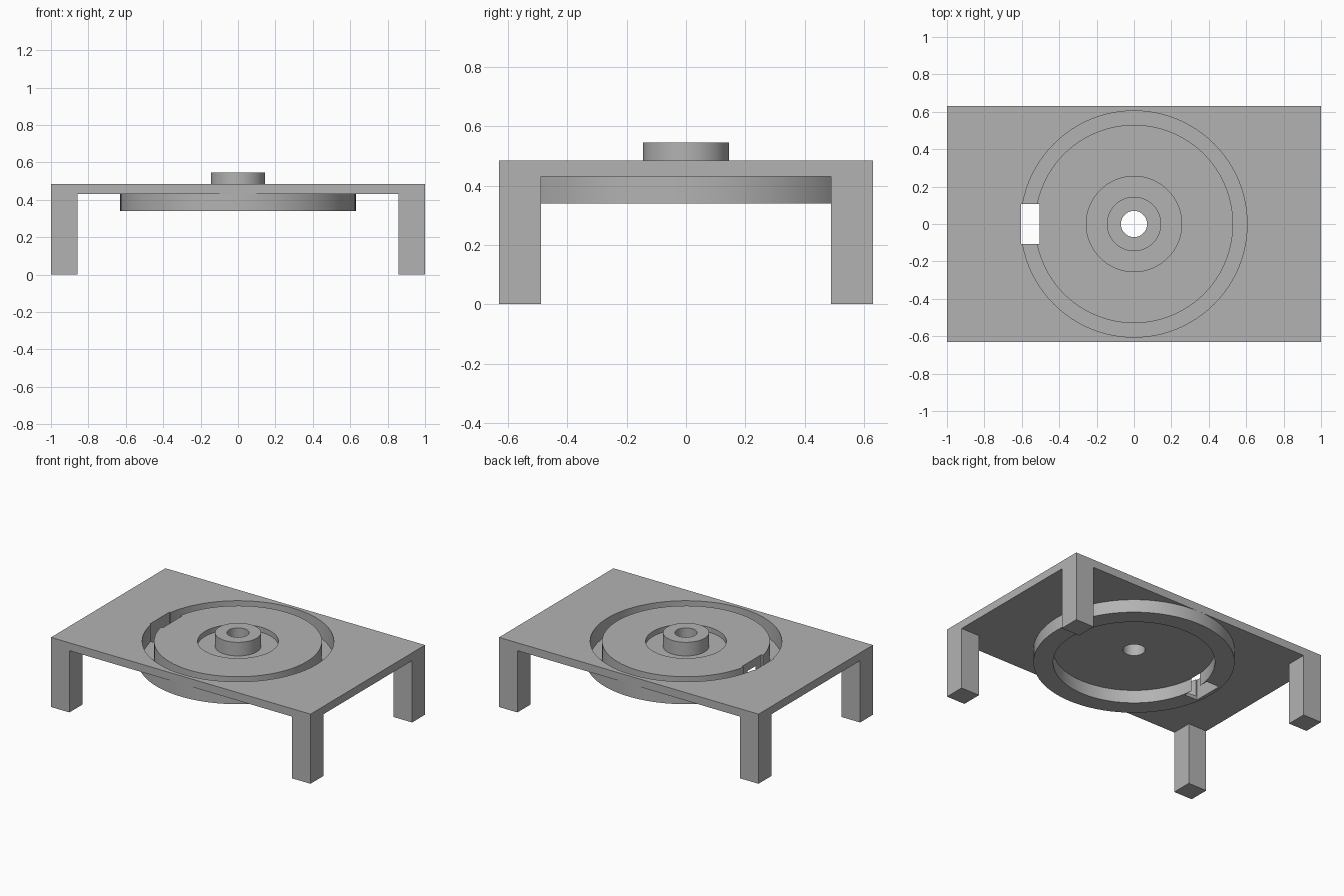
import bpy, bmesh, math

if "Cube" in bpy.data.objects:
    bpy.data.objects.remove(bpy.data.objects["Cube"], do_unlink=True)

HALF_X, HALF_Y = 1.0, 0.63
TOP, UNDER = 0.485, 0.43
LEG = 0.142
SEGMENTS = 96

grey = bpy.data.materials.new("plain grey")
grey.use_nodes = True
grey.diffuse_color = (0.45, 0.45, 0.45, 1)
grey.node_tree.nodes["Principled BSDF"].inputs["Base Color"].default_value = (0.45, 0.45, 0.45, 1)


def finish(name, bm):
    bmesh.ops.recalc_face_normals(bm, faces=bm.faces)
    mesh = bpy.data.meshes.new(name)
    bm.to_mesh(mesh)
    bm.free()
    mesh.materials.append(grey)
    obj = bpy.data.objects.new(name, mesh)
    bpy.context.collection.objects.link(obj)
    return obj


def box(name, low, high):
    bm = bmesh.new()
    bmesh.ops.create_cube(bm, size=1)
    for v in bm.verts:
        v.co = [(a + b) / 2 + c * (b - a) for a, b, c in zip(low, high, v.co)]
    return finish(name, bm)


def lathe(name, profile):
    """Revolve a closed (radius, height) outline about the z axis."""
    bm = bmesh.new()
    rings = []
    for i in range(SEGMENTS):
        a = 2 * math.pi * i / SEGMENTS
        rings.append([bm.verts.new((r * math.cos(a), r * math.sin(a), z)) for r, z in profile])
    n = len(profile)
    for i in range(SEGMENTS):
        here, after = rings[i], rings[(i + 1) % SEGMENTS]
        for j in range(n):
            k = (j + 1) % n
            bm.faces.new((here[j], after[j], after[k], here[k]))
    return finish(name, bm)


def tube(name, inner, outer, low, high):
    return lathe(name, [(inner, low), (outer, low), (outer, high), (inner, high)])


def cylinder(name, radius, low, high):
    bm = bmesh.new()
    bmesh.ops.create_cone(bm, cap_ends=True, segments=SEGMENTS,
                          radius1=radius, radius2=radius, depth=high - low)
    bmesh.ops.translate(bm, verts=bm.verts, vec=(0, 0, (low + high) / 2))
    return finish(name, bm)


def activate(obj):
    bpy.ops.object.select_all(action="DESELECT")
    obj.select_set(True)
    bpy.context.view_layer.objects.active = obj


def cut(obj, cutter):
    cutter.hide_render = True
    activate(obj)
    mod = obj.modifiers.new("cut", "BOOLEAN")
    mod.operation = "DIFFERENCE"
    mod.solver = "EXACT"
    mod.object = cutter
    bpy.ops.object.modifier_apply(modifier=mod.name)
    bpy.data.objects.remove(cutter, do_unlink=True)


def slot_cutter():
    return box("slot_cutter", (-0.604, -0.107, 0.2), (-0.505, 0.107, 0.7))


# Table top with ring groove, centre recess, bore and side slot
table_top = box("table_top", (-HALF_X, -HALF_Y, UNDER), (HALF_X, HALF_Y, TOP))
cut(table_top, tube("groove_cutter", 0.53, 0.605, 0.3, 0.6))
cut(table_top, cylinder("recess_cutter", 0.255, 0.45, 0.6))
cut(table_top, cylinder("bore_cutter", 0.07, 0.3, 0.6))
cut(table_top, slot_cutter())

# Hanging channel that forms the floor and walls of the groove
channel = lathe("groove_channel", [
    (0.507, 0.34), (0.63, 0.34), (0.63, UNDER), (0.605, UNDER),
    (0.605, 0.365), (0.53, 0.365), (0.53, UNDER), (0.507, UNDER)])
cut(channel, slot_cutter())

# Hollow hub
hub = tube("hub", 0.07, 0.145, 0.45, 0.545)

# Corner legs
for side, sx in (("left", 1), ("right", -1)):
    for end, sy in (("front", -1), ("back", 1)):
        xs = sorted((sx * HALF_X, sx * (HALF_X - LEG)))
        ys = sorted((sy * HALF_Y, sy * (HALF_Y - LEG)))
        box(f"{end}_{side}_leg", (xs[0], ys[0], 0), (xs[1], ys[1], UNDER))

# Smooth the round walls, keep edges sharp
for obj in (table_top, channel, hub):
    activate(obj)
    bpy.ops.object.shade_smooth_by_angle(angle=math.radians(30))
